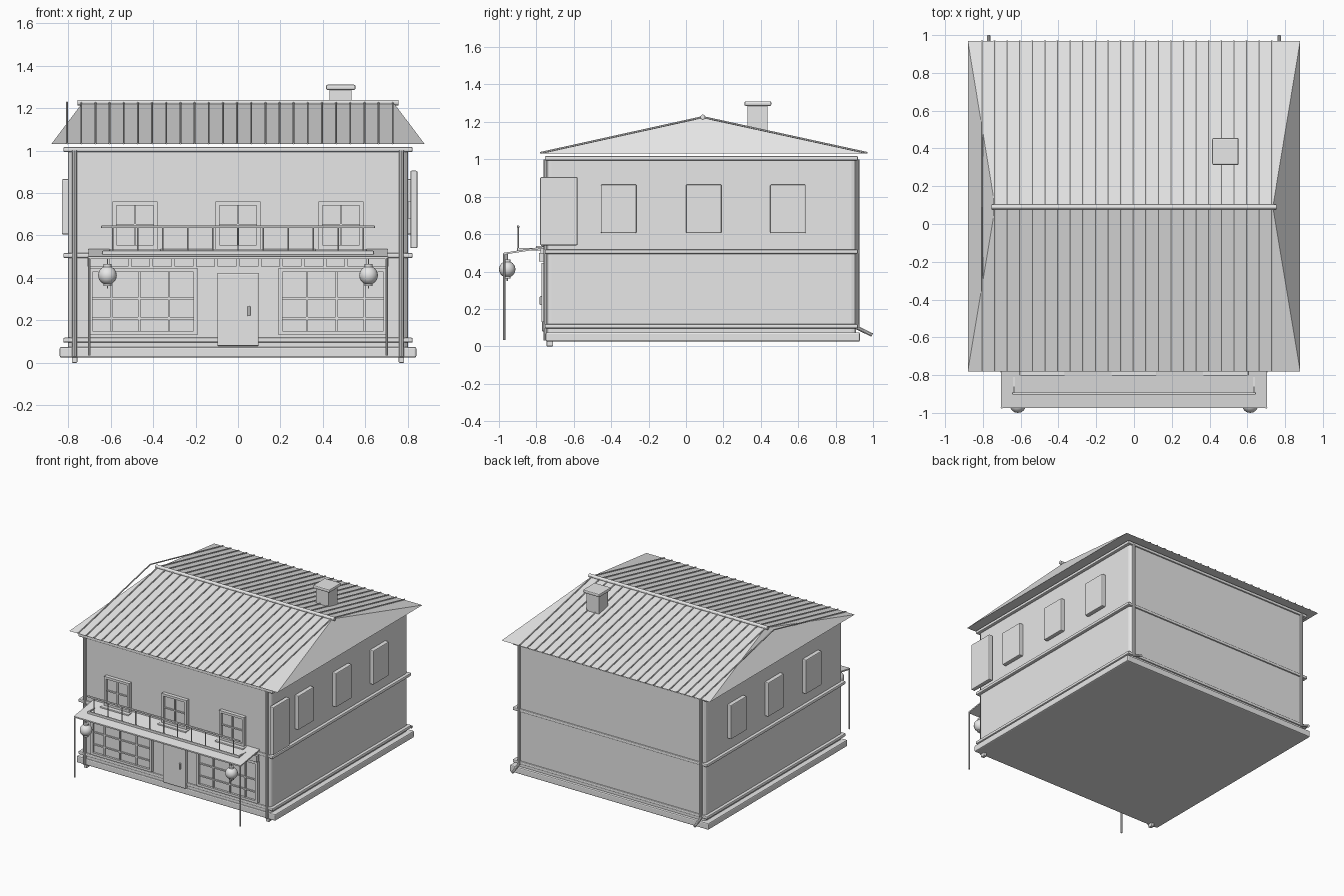
import bpy, bmesh, math
from mathutils import Vector

cube = bpy.data.objects.get("Cube")
if cube:
    bpy.data.objects.remove(cube, do_unlink=True)

grey = bpy.data.materials.new("plain_light_grey")
grey.use_nodes = True
grey.diffuse_color = (0.8, 0.8, 0.8, 1)
grey.node_tree.nodes["Principled BSDF"].inputs["Base Color"].default_value = (0.8, 0.8, 0.8, 1)


def finish(name, bm, bevel=0, segments=2):
    bmesh.ops.recalc_face_normals(bm, faces=bm.faces)
    mesh = bpy.data.meshes.new(name)
    bm.to_mesh(mesh)
    bm.free()
    mesh.materials.append(grey)
    obj = bpy.data.objects.new(name, mesh)
    bpy.context.collection.objects.link(obj)
    if bevel:
        mod = obj.modifiers.new("Bevel", "BEVEL")
        mod.width = bevel
        mod.segments = segments
    return obj


def add_box(bm, x, y, z):
    """Box from (low, high) pairs on each axis."""
    verts = bmesh.ops.create_cube(bm, size=1)["verts"]
    for v in verts:
        v.co = Vector([(a + b) / 2 + c * (b - a) for (a, b), c in zip((x, y, z), v.co)])
    return verts


def box(name, x, y, z, bevel=0, segments=2):
    bm = bmesh.new()
    add_box(bm, x, y, z)
    return finish(name, bm, bevel, segments)


def add_rod(bm, a, b, r, sides=8):
    a, b = Vector(a), Vector(b)
    d = b - a
    verts = bmesh.ops.create_cone(bm, cap_ends=True, segments=sides, radius1=r,
                                  radius2=r, depth=d.length)["verts"]
    turn = d.to_track_quat("Z", "Y")
    for v in verts:
        v.co = turn @ v.co + (a + b) / 2


def rods(name, pairs, r, sides=8):
    bm = bmesh.new()
    for a, b in pairs:
        add_rod(bm, a, b, r, sides)
    return finish(name, bm)


FRONT, BACK, SIDE = -0.745, 0.91, 0.80

# Foundation and walls with rounded vertical corners
box("foundation", (-0.84, 0.84), (-0.75, 0.93), (0.025, 0.075), 0.008)
bm = bmesh.new()
add_box(bm, (-SIDE, SIDE), (FRONT, BACK), (0.07, 1.015))
corners = [e for e in bm.edges if abs(e.verts[0].co.z - e.verts[1].co.z) > 0.5]
bmesh.ops.bevel(bm, geom=corners, offset=0.025, segments=3, affect="EDGES", profile=0.5)
walls = finish("walls", bm)

# Bands round the house
for name, z in (("base_band", 0.107), ("middle_band", 0.506), ("top_band", 1.005)):
    box(name, (-0.823, 0.823), (FRONT - 0.01, BACK + 0.01), (z - 0.012, z + 0.012), 0.007)

# Hipped roof, ribs and ridge
EAVE, RIDGE, RIDGE_Y, Y0, Y1 = 1.03, 1.222, 0.09, -0.78, 0.97
bm = bmesh.new()
low = [bm.verts.new((x, y, EAVE)) for x, y in ((-0.88, Y0), (0.88, Y0), (0.88, Y1), (-0.88, Y1))]
left, right = (bm.verts.new((x, RIDGE_Y, RIDGE)) for x in (0.735, -0.735))
for f in ((low[0], low[1], left, right), (low[2], low[3], right, left),
          (low[1], low[2], left), (low[3], low[0], right), low):
    bm.faces.new(f)
finish("roof", bm)

pairs = []
for i in range(24):
    x = -0.805 + i * 0.0667
    for y in (Y0, Y1):
        pairs.append(((x, y, EAVE + 0.004), (x, RIDGE_Y, RIDGE + 0.004)))
rods("roof_ribs", pairs, 0.005, 6)
rods("ridge_pole", [((-0.755, RIDGE_Y, RIDGE + 0.004), (0.755, RIDGE_Y, RIDGE + 0.004))], 0.013, 12)

# Chimney
box("chimney", (0.43, 0.535), (0.33, 0.435), (1.1, 1.29))
box("chimney_cap", (0.414, 0.554), (0.312, 0.456), (1.285, 1.31), 0.008)


# Framed windows on the front
def front_window(name, x, z, bars_x, bars_z):
    bm = bmesh.new()
    t = 0.009
    add_box(bm, x, (FRONT - 0.012, FRONT + 0.01), z)
    y = (FRONT - 0.028, FRONT)
    for xe in x:
        add_box(bm, (xe - t, xe + t), y, (z[0] - t, z[1] + t))
    for ze in z:
        add_box(bm, (x[0] - t, x[1] + t), y, (ze - t, ze + t))
    y = (FRONT - 0.02, FRONT)
    for xb in bars_x:
        add_box(bm, (xb - 0.005, xb + 0.005), y, z)
    for zb in bars_z:
        add_box(bm, x, y, (zb - 0.005, zb + 0.005))
    finish(name, bm)


for label, x in (("right", -0.485), ("middle", 0), ("left", 0.485)):
    front_window(f"upper_window_{label}", (x - 0.097, x + 0.097), (0.545, 0.75), [x], [0.65])
    box(f"window_sill_{label}", (x - 0.12, x + 0.12), (-0.803, FRONT), (0.522, 0.537), 0.004)
for label, s in (("right", -1), ("left", 1)):
    x = sorted((s * 0.2, s * 0.695))
    front_window(f"shop_window_{label}", x, (0.14, 0.437),
                 [s * 0.325, s * 0.465, s * 0.595], [0.21, 0.303])

# Door
box("door", (-0.097, 0.097), (FRONT - 0.025, FRONT), (0.08, 0.422), 0.005)
box("door_handle", (0.045, 0.058), (FRONT - 0.037, FRONT - 0.02), (0.22, 0.268), 0.004)

# Side windows on both sides, and the blank hanging sign
for label, s in (("right", -1), ("left", 1)):
    for i, y in enumerate((-0.36, 0.095, 0.545)):
        box(f"side_window_{label}_{i + 1}", sorted((s * 0.79, s * 0.83)),
            (y - 0.095, y + 0.095), (0.605, 0.865), 0.006)
box("side_sign", (0.812, 0.845), (-0.78, -0.58), (0.54, 0.905), 0.006)
box("sign_bracket", (0.79, 0.82), (-0.70, -0.66), (0.68, 0.76))

# Sloping canopy on two thin posts
bm = bmesh.new()
for v in add_box(bm, (-0.705, 0.705), (-0.975, -0.74), (0.49, 0.5)):
    if v.co.y > -0.8:
        v.co.z += 0.037
finish("canopy", bm)
rods("canopy_posts", [((x, -0.972, 0.035), (x, -0.972, 0.495)) for x in (-0.7, 0.7)], 0.006)

# Fascia board with a row of short tabs
bm = bmesh.new()
add_box(bm, (-0.69, 0.69), (-0.778, FRONT), (0.49, 0.528))
for i in range(14):
    x = -0.663 + i * 0.102
    add_box(bm, (x - 0.045, x + 0.045), (-0.785, -0.757), (0.453, 0.5))
finish("canopy_fascia", bm)

# Balcony railing
RAIL_Y = -0.897
balusters = [-0.59 + i * 0.118 for i in range(11)]
rods("balusters", [((x, RAIL_Y, 0.505), (x, RAIL_Y, 0.64)) for x in balusters], 0.004, 6)
box("top_rail", (-0.645, 0.645), (RAIL_Y - 0.006, RAIL_Y + 0.006), (0.634, 0.646), 0.003)
box("bottom_rail", (-0.64, 0.64), (RAIL_Y - 0.006, RAIL_Y + 0.006), (0.508, 0.528), 0.003)
for label, x in (("right", -0.635), ("left", 0.635)):
    box(f"side_rail_{label}", (x - 0.005, x + 0.005), (RAIL_Y, FRONT), (0.512, 0.526))

# Round lanterns
for label, x in (("right", -0.615), ("left", 0.615)):
    bm = bmesh.new()
    bmesh.ops.create_uvsphere(bm, u_segments=16, v_segments=12, radius=0.044)
    bmesh.ops.translate(bm, vec=(x, -0.956, 0.412), verts=bm.verts)
    for f in bm.faces:
        f.smooth = True
    add_rod(bm, (x, -0.956, 0.447), (x, -0.956, 0.465), 0.018, 12)
    add_rod(bm, (x, -0.956, 0.363), (x, -0.956, 0.375), 0.018, 12)
    add_rod(bm, (x, -0.956, 0.35), (x, -0.956, 0.5), 0.003, 6)
    finish(f"lantern_{label}", bm)

# Drain pipes: straight at the front, kicked outwards at the back
for label, x in (("right", -0.77), ("left", 0.77)):
    rods(f"front_drain_{label}", [((x, -0.75, 0.03), (x, -0.75, 1.0))], 0.012, 10)
    box(f"drain_foot_{label}", (x - 0.013, x + 0.013), (-0.745, -0.71), (0, 0.03), 0.004)
    rods(f"back_drain_{label}", [((x, 0.917, 0.095), (x, 0.917, 1.0)),
                                 ((x, 0.914, 0.1), (x, 0.996, 0.06))], 0.01, 10)
